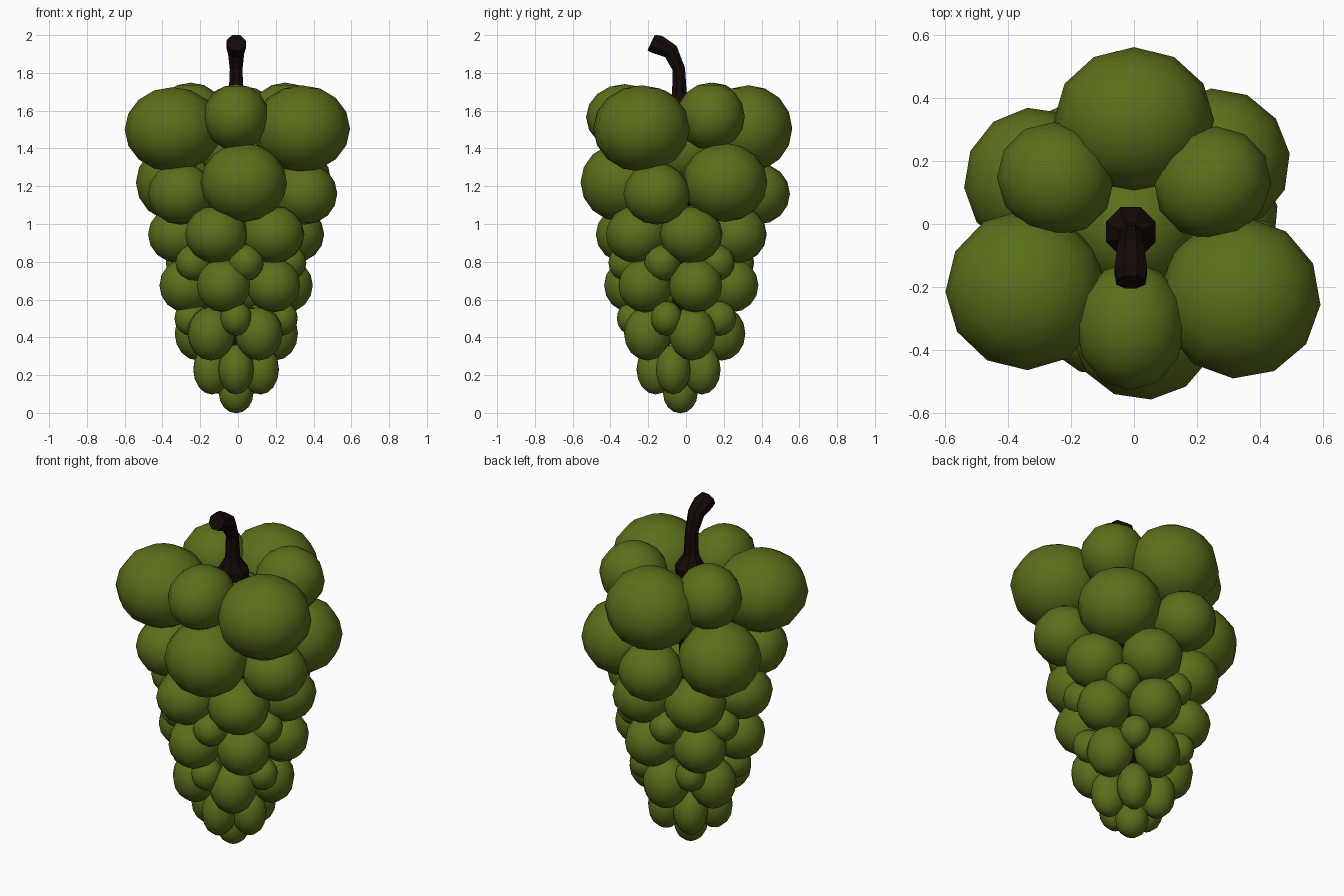
import bpy, bmesh
from math import radians, cos, sin, pi, atan2
from mathutils import Matrix, Vector

if "Cube" in bpy.data.objects:
    bpy.data.objects.remove(bpy.data.objects["Cube"])


def material(name, rgb):
    m = bpy.data.materials.new(name)
    m.diffuse_color = (*rgb, 1)
    m.use_nodes = True
    m.node_tree.nodes["Principled BSDF"].inputs["Base Color"].default_value = m.diffuse_color
    return m


green = material("grape_green", (0.105, 0.16, 0.011))
brown = material("stem_brown", (0.007, 0.003, 0.002))


def finish(bm, name, mat, smooth):
    me = bpy.data.meshes.new(name)
    bm.to_mesh(me)
    bm.free()
    for p in me.polygons:
        p.use_smooth = smooth
    me.materials.append(mat)
    ob = bpy.data.objects.new(name, me)
    bpy.context.collection.objects.link(ob)


def grape(name, loc, angle, size):
    # size is radial, tangential, vertical radius
    bm = bmesh.new()
    bmesh.ops.create_uvsphere(bm, u_segments=12, v_segments=8, radius=1.02)
    mat = (Matrix.Translation(loc) @ Matrix.Rotation(angle, 4, 'Z')
           @ Matrix.Diagonal((*size, 1)))
    bmesh.ops.transform(bm, matrix=mat, verts=bm.verts)
    finish(bm, name, green, True)


# top ring, uneven: position and size of each grape
top = [
    ("top_big_grape_left", (-0.345, -0.21, 1.5), (0.25, 0.25, 0.22)),
    ("top_big_grape_right", (0.337, -0.235, 1.505), (0.252, 0.252, 0.225)),
    ("top_big_grape_back", (0.0, 0.33, 1.505), (0.228, 0.25, 0.225)),
    ("top_small_grape_left", (-0.25, 0.143, 1.57), (0.185, 0.175, 0.175)),
    ("top_small_grape_right", (0.25, 0.13, 1.57), (0.185, 0.175, 0.175)),
    ("top_small_grape_front", (-0.01, -0.325, 1.565), (0.2, 0.172, 0.172)),
]
for name, loc, size in top:
    grape(name, loc, atan2(loc[1], loc[0]), size)

# grape under the stem, and grape at the tip
grape("core_grape", (0, -0.01, 1.4), 0, (0.2, 0.2, 0.19))
grape("tip_grape", (-0.01, -0.03, 0.105), 0, (0.09, 0.09, 0.105))

# rings: name, count, first angle, ring radius, height, grape size, centre
mid = (-0.01, -0.025)
rings = [
    ("upper_big_grape", 3, 36, 0.345, 1.22, (0.215, 0.225, 0.205), (-0.005, 0.003)),
    ("upper_small_grape", 3, 96, 0.38, 1.16, (0.17, 0.175, 0.16), (0.005, 0)),
    ("middle_grape", 6, 10, 0.305, 0.945, (0.165, 0.165, 0.15), mid),
    ("middle_filler_grape", 6, 40, 0.29, 0.795, (0.1, 0.095, 0.095), mid),
    ("lower_grape", 6, 16, 0.275, 0.675, (0.143, 0.143, 0.14), mid),
    ("lower_filler_grape", 5, -90, 0.25, 0.5, (0.09, 0.083, 0.09), mid),
    ("tail_grape", 5, 16, 0.215, 0.42, (0.122, 0.125, 0.14), mid),
    ("tail_small_grape", 5, -90, 0.135, 0.23, (0.1, 0.092, 0.13), mid),
]
for name, n, start, r, z, size, c in rings:
    for i in range(n):
        a = radians(start) + 2 * pi * i / n
        grape(f"{name}_{i + 1}", (c[0] + r * cos(a), c[1] + r * sin(a), z), a, size)

# stem running through the bunch: y, z, radius, tilt toward the front
path = [(-0.03, 0.2, 0.03, 0), (-0.03, 0.6, 0.045, 0), (-0.03, 1.0, 0.06, 0),
        (-0.03, 1.5, 0.08, 0), (-0.025, 1.62, 0.085, 0), (-0.035, 1.69, 0.042, 0),
        (-0.038, 1.82, 0.036, 10), (-0.08, 1.913, 0.046, 45),
        (-0.15, 1.95, 0.056, 62), (-0.185, 1.96, 0.05, 65)]
bm = bmesh.new()
loops = []
for y, z, r, tilt in path:
    rot = Matrix.Rotation(radians(tilt), 3, 'X')
    loops.append([bm.verts.new(Vector((-0.01, y, z)) + rot @ Vector(
        (r * cos(2 * pi * (k + 0.5) / 8), r * sin(2 * pi * (k + 0.5) / 8), 0)))
        for k in range(8)])
for a, b in zip(loops, loops[1:]):
    for k in range(8):
        j = (k + 1) % 8
        bm.faces.new((a[k], a[j], b[j], b[k]))
bm.faces.new(loops[0][::-1])
bm.faces.new(loops[-1])
finish(bm, "stem", brown, False)
